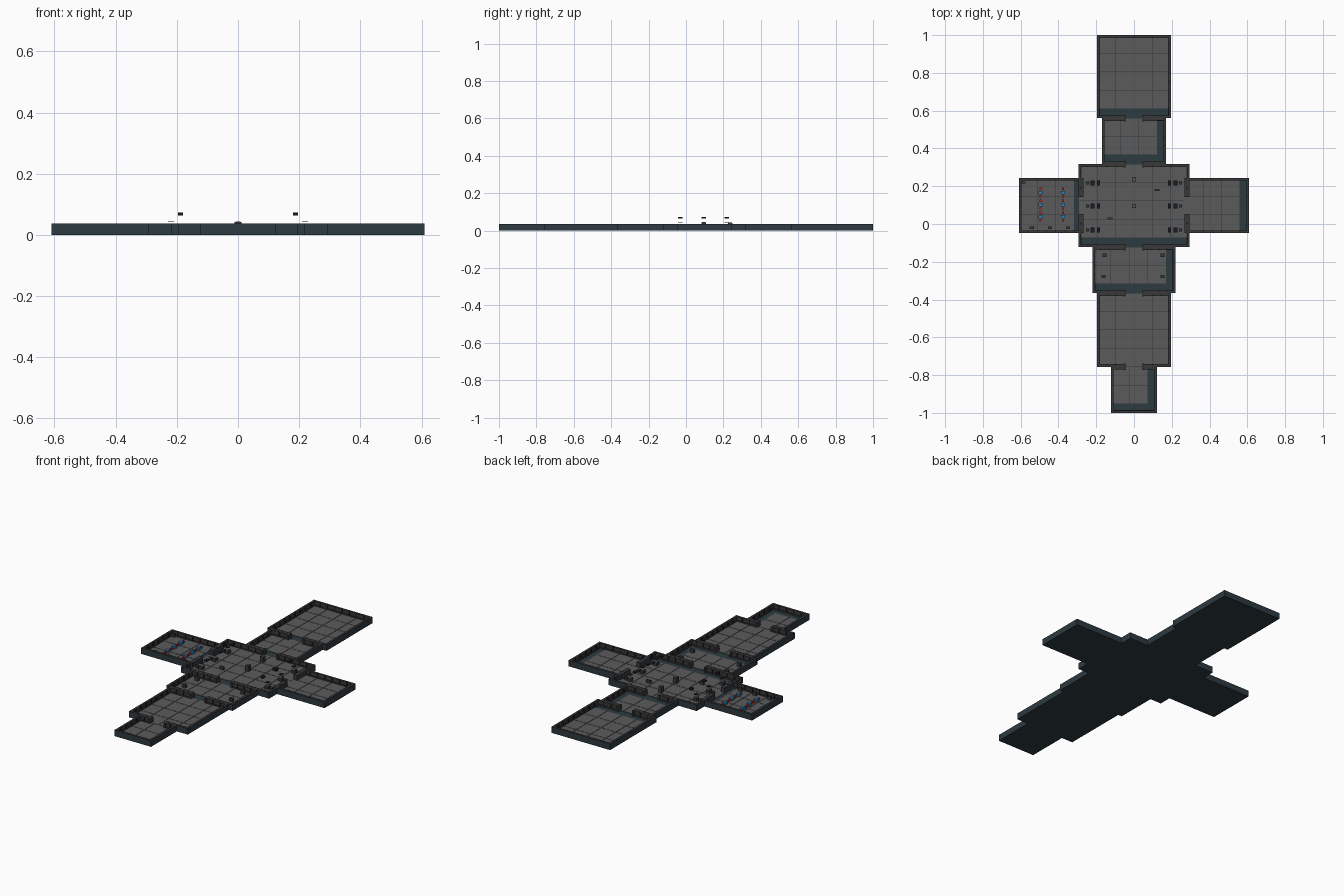
import bpy, bmesh

if "Cube" in bpy.data.objects:
    bpy.data.objects.remove(bpy.data.objects["Cube"])

U = 2 / 82            # one plan unit
WALL_H, SLAB, FLOOR = 1.5, 0.2, 0.32


def mat(name, rgb):
    m = bpy.data.materials.new(name)
    m.diffuse_color = (*rgb, 1)
    m.use_nodes = True
    m.node_tree.nodes["Principled BSDF"].inputs["Base Color"].default_value = m.diffuse_color
    return m


TEAL = mat("dark teal hull", (0.026, 0.043, 0.052))
GREY = mat("grey floor", (0.105, 0.105, 0.105))
DARK = mat("dark grey wall", (0.04, 0.04, 0.04))
BLACK = mat("near black trim", (0.012, 0.012, 0.013))
RED = mat("red", (0.55, 0.03, 0.025))
BLUE = mat("blue", (0.03, 0.2, 0.48))


class Part:
    """Collects boxes given in plan units and turns them into one object."""

    def __init__(self, name, material):
        self.name, self.material, self.bm = name, material, bmesh.new()

    def box(self, x0, x1, y0, y1, z0, z1):
        vs = bmesh.ops.create_cube(self.bm, size=1)["verts"]
        for v in vs:
            v.co.x = (x1 if v.co.x > 0 else x0) * U
            v.co.y = (y1 if v.co.y > 0 else y0) * U
            v.co.z = (z1 if v.co.z > 0 else z0) * U

    def at(self, x, y, w, d, z0, z1):
        self.box(x - w / 2, x + w / 2, y - d / 2, y + d / 2, z0, z1)

    def done(self):
        me = bpy.data.meshes.new(self.name)
        self.bm.to_mesh(me)
        self.bm.free()
        me.materials.append(self.material)
        ob = bpy.data.objects.new(self.name, me)
        bpy.context.collection.objects.link(ob)


# rooms: x0, x1, y0, y1, sides with a doorway
ROOMS = {
    "north_hall": (-8, 8, 23, 41, "S"),
    "north_passage": (-7, 7, 13, 23, "NS"),
    "central_room": (-12, 12, -5, 13, "NSEW"),
    "west_room": (-25, -11, -2, 10, "E"),
    "east_room": (11, 25, -2, 10, "W"),
    "south_passage": (-9, 9, -15, -5, "NS"),
    "south_hall": (-8, 8, -31, -15, "NS"),
    "entry_room": (-5, 5, -41, -31, "N"),
}


def side_box(part, room, side, a, b, d0, d1, z0, z1):
    """Box running a..b along a side, at depth d0..d1 in from the edge."""
    x0, x1, y0, y1, _ = room
    if side == "N":
        part.box(a, b, y1 - d1, y1 - d0, z0, z1)
    elif side == "S":
        part.box(a, b, y0 + d0, y0 + d1, z0, z1)
    elif side == "E":
        part.box(x1 - d1, x1 - d0, a, b, z0, z1)
    else:
        part.box(x0 + d0, x0 + d1, a, b, z0, z1)


for name, room in ROOMS.items():
    x0, x1, y0, y1, doors = room
    slab = Part(name + "_base", TEAL)
    slab.box(x0, x1, y0, y1, 0, SLAB)

    # 4 unit floor tiles from the north west corner, leaving bare strips
    tiles = Part(name + "_floor_tiles", GREY)
    g = 0.05
    for i in range(int((x1 - x0) // 4)):
        for j in range(int((y1 - y0) // 4)):
            tx, ty = x0 + 4 * i, y1 - 4 * j
            tiles.box(tx + g, tx + 4 - g, ty - 4 + g, ty - g, SLAB, FLOOR)

    shell = Part(name + "_outer_wall", TEAL)
    panels = Part(name + "_wall_panels", DARK)
    ribs = Part(name + "_wall_ribs", BLACK)
    for s in "NSEW":
        a, b = (x0, x1) if s in "NS" else (y0, y1)
        c = (a + b) / 2
        runs = [(a, c - 2), (c + 2, b)] if s in doors else [(a, b)]
        for p, q in runs:
            side_box(shell, room, s, p, q, 0, 0.18, SLAB, WALL_H - 0.04)
            side_box(panels, room, s, p, q, 0.18, 0.42, SLAB, WALL_H - 0.04)
            side_box(panels, room, s, p, q, 0.02, 0.55, WALL_H - 0.14, WALL_H)
            side_box(panels, room, s, p, q, 0.42, 0.6, SLAB, SLAB + 0.35)
            # ribs between the 2 unit wall panels
            n = max(1, round((q - p) / 2))
            for k in range(n + 1):
                t = p + (q - p) * k / n
                lo, hi = max(p, t - 0.1), min(q, t + 0.1)
                side_box(ribs, room, s, lo, hi, 0.3, 0.6, SLAB, WALL_H + 0.01)
        # door jambs
        if s in doors:
            for t in (c - 2.1, c + 2.1):
                side_box(panels, room, s, t - 0.22, t + 0.22, 0, 0.7, SLAB, WALL_H)
    for part in (slab, tiles, shell, panels, ribs):
        part.done()

# central room: desks, raised plates and hovering screens on both sides
desks = Part("desks", DARK)
desk_tops = Part("desk_tops", GREY)
screens = Part("hovering_screens", BLACK)
for sx in (-1, 1):
    for y in (-1.3, 3.9, 8.9):
        desks.at(sx * 9, y, 0.9, 1.1, FLOOR, 1.1)
        desk_tops.at(sx * 9, y, 0.7, 0.9, 1.1, 1.15)
        screens.at(sx * 9, y, 0.8, 1.0, 1.78, 1.88)
        screens.at(sx * 7.7, y, 0.7, 1.0, 2.62, 2.98)
        desks.at(sx * 10.1, y, 0.6, 0.7, FLOOR, 0.9)
for y in (3.9, 9.7):
    desks.at(0, y, 0.9, 0.9, FLOOR, 1.72)
    desk_tops.at(0, y, 0.7, 0.7, 1.72, 1.76)
for x, y in ((-5.2, 1.2), (5, 7.4)):
    desks.at(x, y, 1.1, 0.5, FLOOR, 1.0)
desks.done()
desk_tops.done()
screens.done()

# storage crates in the south passage and the west room
crates = Part("crates", DARK)
for x, y in ((-6.4, -6.8), (6.2, -6.8), (-6.6, -11.4), (6.2, -11.4)):
    crates.at(x, y, 0.9, 0.7, FLOOR, 1.1)
for x, y in ((-22.2, -0.8), (-18.2, -0.8), (-14.3, -0.8), (-24, 9)):
    crates.at(x, y, 0.9, 0.5, FLOOR, 1.1)
crates.done()

# west room: two rows of red seats with blue tables
seats = Part("red_seats", RED)
tables = Part("blue_tables", BLUE)
for x in (-20.3, -15.4):
    for y in (1.6, 4.2, 6.8):
        tables.at(x, y, 0.85, 0.8, FLOOR, 0.95)
        for dy in (-0.85, 0.85):
            seats.at(x, y + dy, 0.42, 0.5, FLOOR, 0.75)
seats.done()
tables.done()
